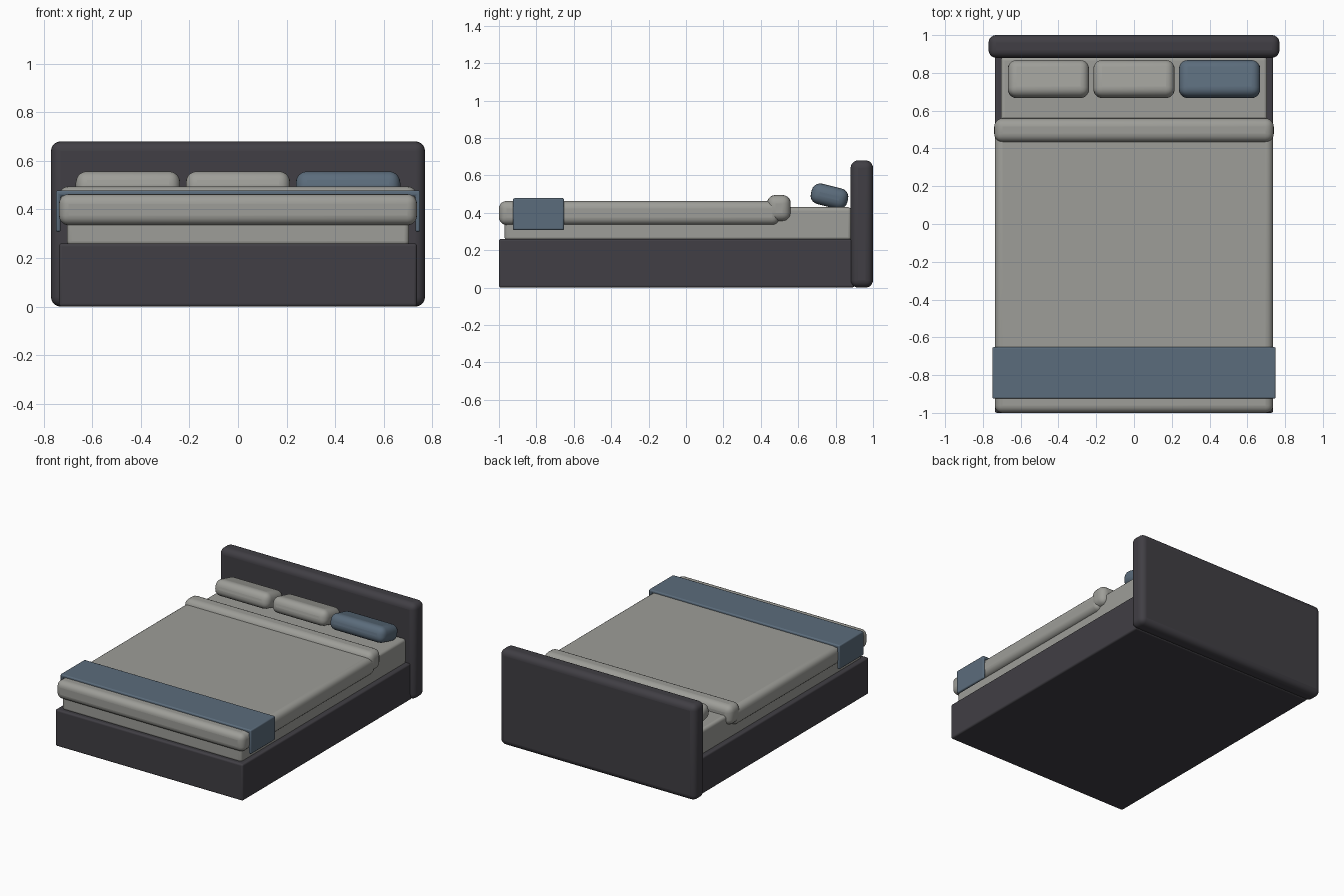
import bpy, bmesh, math

if "Cube" in bpy.data.objects:
    bpy.data.objects.remove(bpy.data.objects["Cube"])


def material(name, rgb):
    m = bpy.data.materials.new(name)
    m.diffuse_color = (*rgb, 1)
    m.use_nodes = True
    m.node_tree.nodes["Principled BSDF"].inputs["Base Color"].default_value = m.diffuse_color
    return m


dark = material("charcoal_fabric", (0.052, 0.049, 0.058))
linen = material("grey_linen", (0.34, 0.34, 0.315))
blue = material("slate_blue", (0.105, 0.15, 0.2))


def finish(bm, name, mat, bevel, segments=5):
    me = bpy.data.meshes.new(name)
    bmesh.ops.recalc_face_normals(bm, faces=bm.faces)
    bm.to_mesh(me)
    bm.free()
    ob = bpy.data.objects.new(name, me)
    bpy.context.collection.objects.link(ob)
    me.materials.append(mat)
    mod = ob.modifiers.new("soft_edges", 'BEVEL')
    mod.width = bevel
    mod.segments = segments
    bpy.context.view_layer.objects.active = ob
    ob.select_set(True)
    bpy.ops.object.shade_smooth_by_angle(angle=math.radians(40))
    ob.select_set(False)
    return ob


def box(name, mat, lo, hi, bevel):
    bm = bmesh.new()
    bmesh.ops.create_cube(bm, size=1)
    for v in bm.verts:
        for i in range(3):
            v.co[i] = (lo[i] + hi[i]) / 2 + v.co[i] * (hi[i] - lo[i])
    return finish(bm, name, mat, bevel)


# Upholstered frame
box("bed_base", dark, (-0.737, -1.0, 0), (0.737, 0.9, 0.26), 0.012)
box("headboard", dark, (-0.77, 0.88, 0), (0.77, 1.0, 0.68), 0.04)

# Mattress and bedding
box("mattress", linen, (-0.705, -0.97, 0.25), (0.705, 0.885, 0.43), 0.02)
box("duvet", linen, (-0.737, -1.0, 0.335), (0.737, 0.5, 0.463), 0.04)
box("duvet_fold", linen, (-0.74, 0.433, 0.355), (0.74, 0.56, 0.495), 0.045)

# Throw draped over the foot of the bed, an inverted U extruded along y
outline = [(-0.75, 0.308), (-0.75, 0.478), (0.75, 0.478), (0.75, 0.308),
           (0.73, 0.308), (0.73, 0.455), (-0.73, 0.455), (-0.73, 0.308)]
bm = bmesh.new()
face = bm.faces.new([bm.verts.new((x, -0.925, z)) for x, z in outline])
ext = bmesh.ops.extrude_face_region(bm, geom=[face])
for g in ext["geom"]:
    if isinstance(g, bmesh.types.BMVert):
        g.co.y = -0.652
finish(bm, "throw_blanket", blue, 0.008, 3)

# Three pillows tipped toward the headboard
for i, mat in enumerate((linen, linen, blue)):
    p = box(f"pillow_{i + 1}", mat, (-0.215, -0.1, -0.056), (0.215, 0.1, 0.056), 0.046)
    p.location = ((i - 1) * 0.453, 0.767, 0.488)
    p.rotation_euler.x = math.radians(-14)
